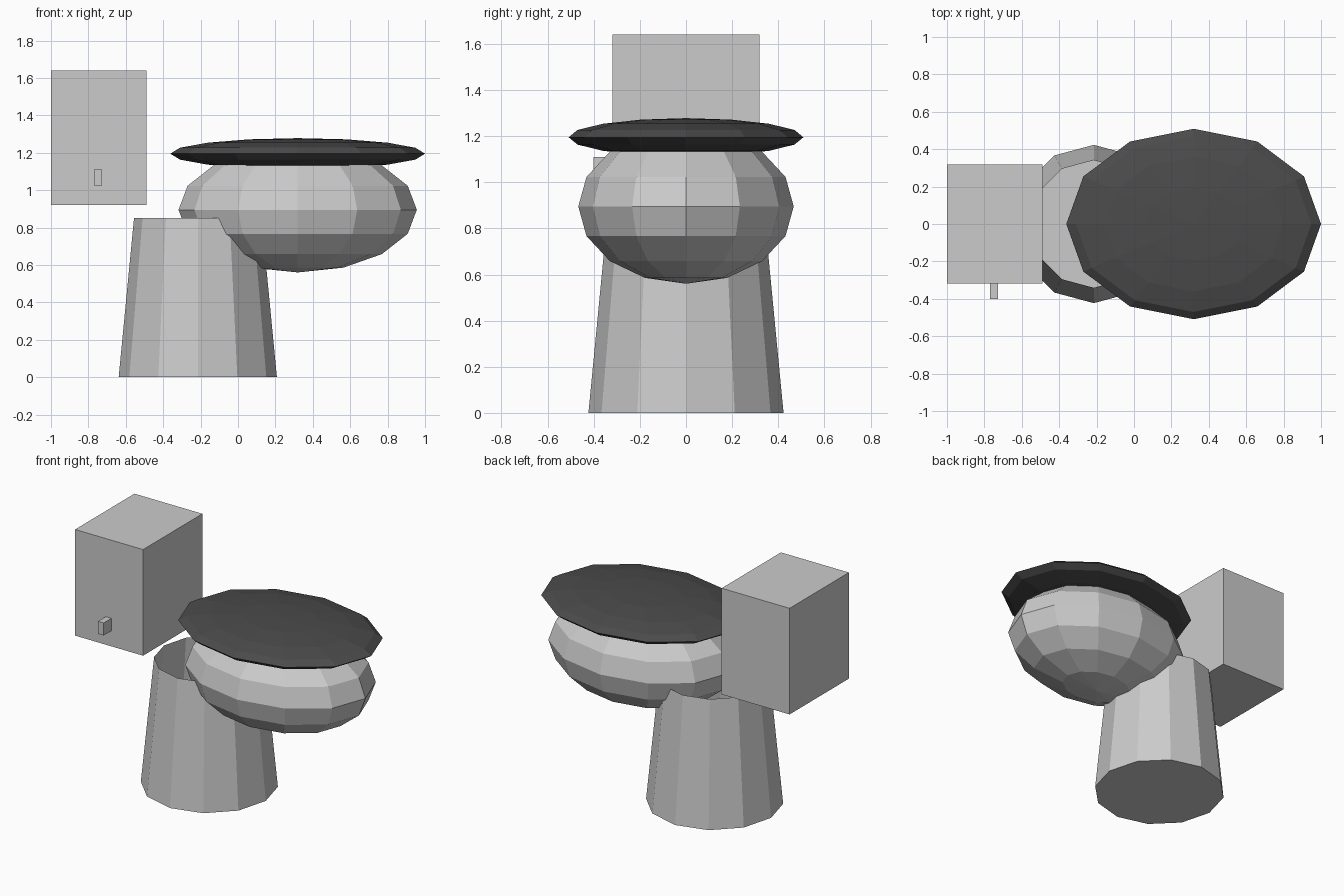
import bpy, bmesh
from mathutils import Matrix, Vector

if "Cube" in bpy.data.objects:
    bpy.data.objects.remove(bpy.data.objects["Cube"])


def make_object(name, bm, material=None):
    bmesh.ops.recalc_face_normals(bm, faces=bm.faces)
    mesh = bpy.data.meshes.new(name)
    bm.to_mesh(mesh)
    bm.free()
    obj = bpy.data.objects.new(name, mesh)
    bpy.context.collection.objects.link(obj)
    if material:
        mesh.materials.append(material)
    return obj


def box(name, lo, hi):
    lo, hi = Vector(lo), Vector(hi)
    bm = bmesh.new()
    bmesh.ops.create_cube(bm, size=1.0, matrix=Matrix.LocRotScale((lo + hi) / 2, None, hi - lo))
    return make_object(name, bm)


def ellipsoid(name, center, radii, material=None):
    bm = bmesh.new()
    bmesh.ops.create_uvsphere(bm, u_segments=12, v_segments=8, radius=1.0,
                              matrix=Matrix.LocRotScale(Vector(center), None, Vector(radii)))
    return make_object(name, bm, material)


# Tapered pedestal with an open top
HEIGHT = 0.85
bm = bmesh.new()
bmesh.ops.create_cone(bm, cap_ends=True, segments=12, radius1=0.423, radius2=0.341,
                      depth=HEIGHT, matrix=Matrix.Translation((-0.215, 0, HEIGHT / 2)))
top = [f for f in bm.faces if all(v.co.z > HEIGHT - 0.01 for v in f.verts)]
bmesh.ops.delete(bm, geom=top, context='FACES_ONLY')
make_object("pedestal", bm)

# Bowl and dark lid
dark = bpy.data.materials.new("dark_lid")
dark.diffuse_color = (0.07, 0.07, 0.07, 1)
dark.use_nodes = True
dark.node_tree.nodes["Principled BSDF"].inputs["Base Color"].default_value = dark.diffuse_color
ellipsoid("bowl", (0.319, 0, 0.895), (0.637, 0.467, 0.335))
ellipsoid("lid", (0.319, 0, 1.195), (0.681, 0.509, 0.083), dark)

# Water tank and flush lever
box("tank", (-1.0, -0.318, 0.92), (-0.49, 0.318, 1.64))
box("flush_lever", (-0.77, -0.40, 1.025), (-0.728, -0.30, 1.11))
